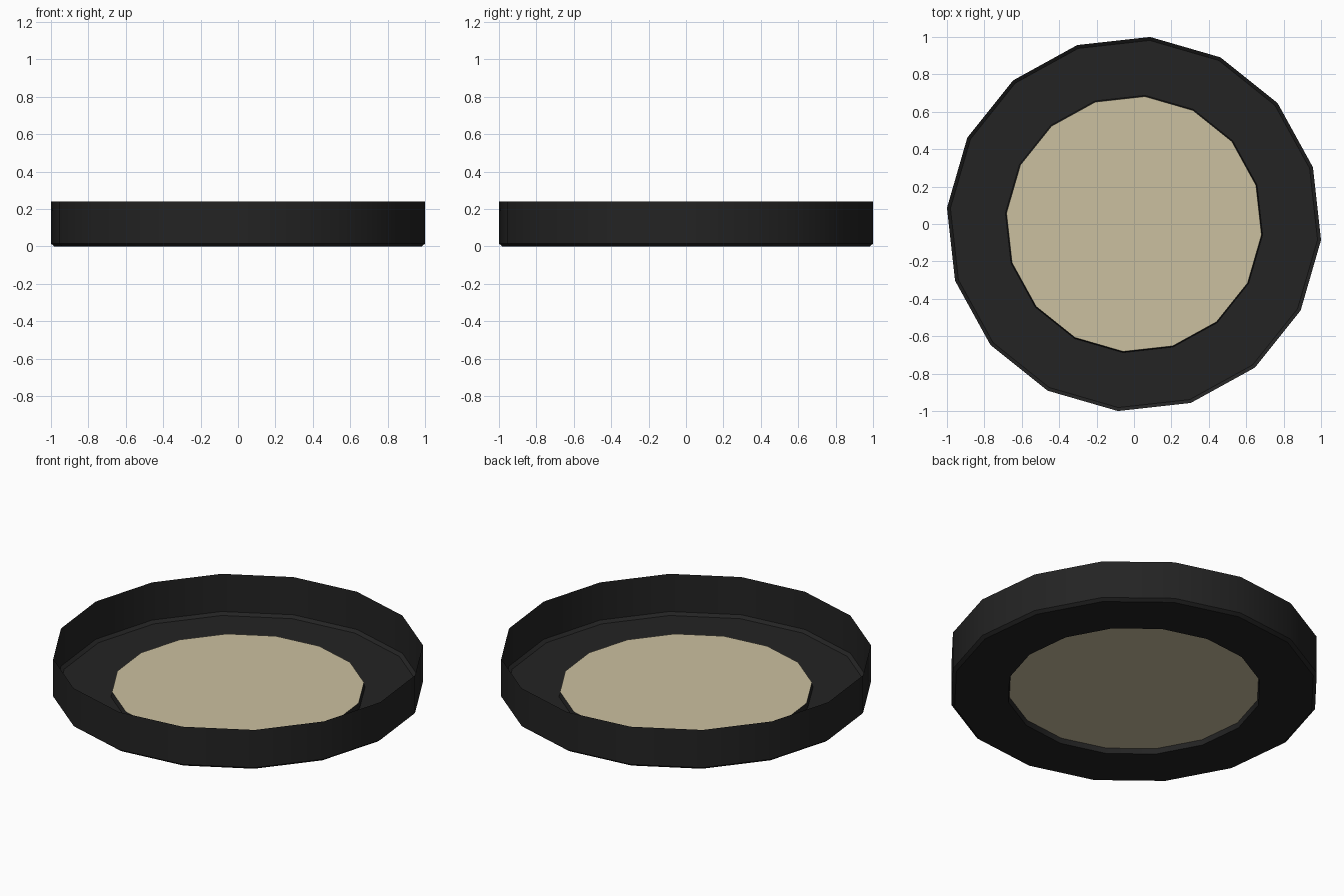
import bpy, bmesh, math

if "Cube" in bpy.data.objects:
    bpy.data.objects.remove(bpy.data.objects["Cube"])

SIDES = 16
TURN = math.radians(-4.9)


def material(name, rgb):
    m = bpy.data.materials.new(name)
    m.diffuse_color = (*rgb, 1.0)
    m.use_nodes = True
    m.node_tree.nodes["Principled BSDF"].inputs["Base Color"].default_value = m.diffuse_color
    return m


def lathe(name, profile, mat, cap=False):
    """Revolve (radius, z) points into a thin 16-sided shell; optionally cap the last ring."""
    bm = bmesh.new()
    rings = [[bm.verts.new((r * math.cos(TURN + i * math.tau / SIDES),
                            r * math.sin(TURN + i * math.tau / SIDES), z))
              for i in range(SIDES)] for r, z in profile]
    for a, b in zip(rings, rings[1:]):
        for i in range(SIDES):
            j = (i + 1) % SIDES
            bm.faces.new((a[i], a[j], b[j], b[i]))
    if cap:
        bm.faces.new(rings[-1])
    me = bpy.data.meshes.new(name)
    bm.to_mesh(me)
    bm.free()
    me.materials.append(mat)
    ob = bpy.data.objects.new(name, me)
    bpy.context.collection.objects.link(ob)
    bpy.ops.object.select_all(action='DESELECT')
    ob.select_set(True)
    bpy.context.view_layer.objects.active = ob
    bpy.ops.object.shade_smooth_by_angle(angle=math.radians(30))
    return ob


black = material("charcoal", (0.017, 0.017, 0.017))
cream = material("cream", (0.60, 0.53, 0.35))

# Thin tray: step around the disc, floor, small chamfer and upright wall
lathe("tray", [(1.0037, 0.24), (1.0037, 0.015), (0.985, 0.0),
               (0.69, 0.0), (0.684, 0.03)], black)

# Raised centre disc
lathe("centre_disc", [(0.684, 0.03)], cream, cap=True)
